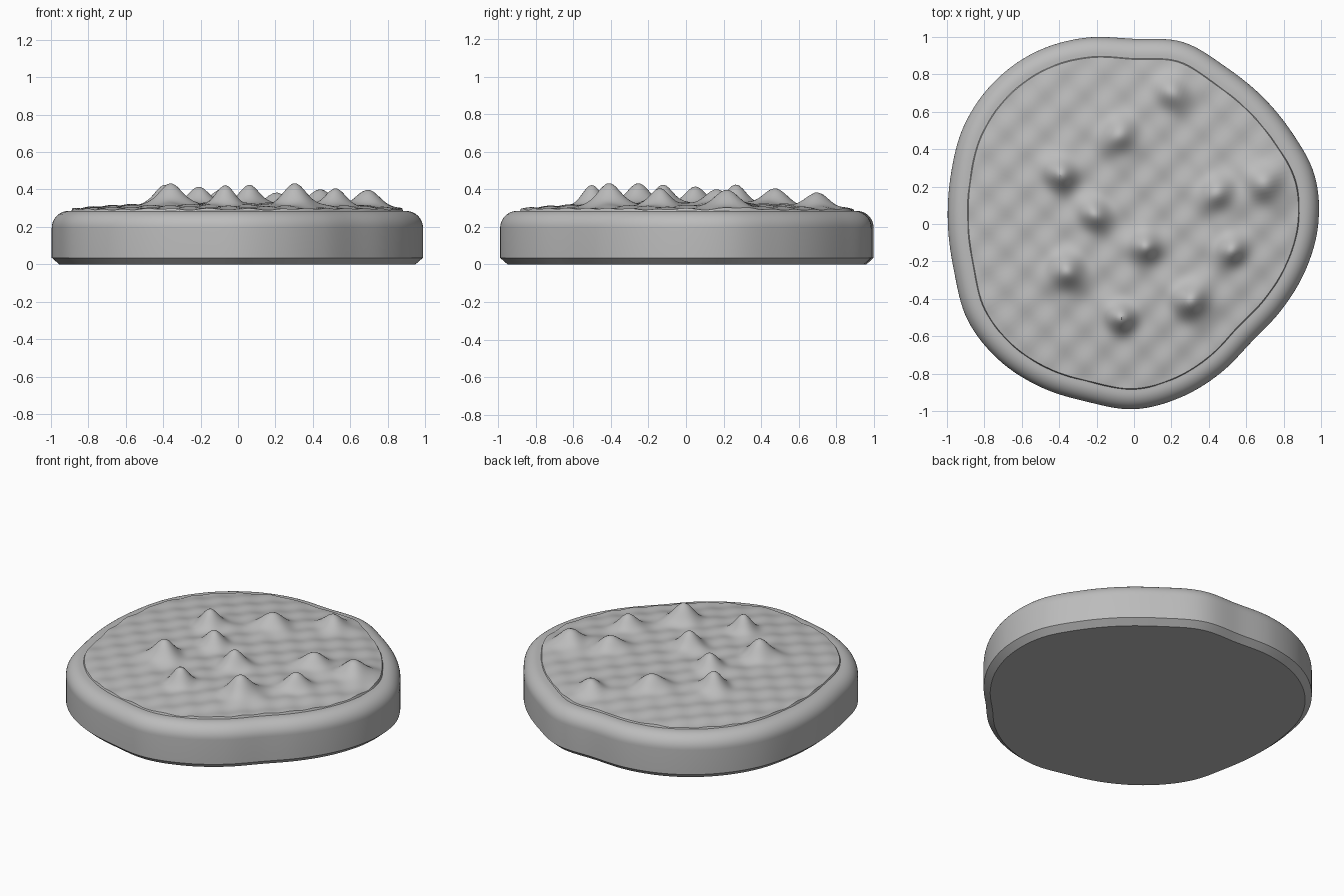
import bpy, bmesh, math
from math import cos, sin, pi, exp, hypot

cube = bpy.data.objects.get("Cube")
if cube:
    bpy.data.objects.remove(cube, do_unlink=True)

SEGMENTS = 192
RINGS = 80

# Outline radius every fifteen degrees, counter-clockwise from +x
OUTLINE = [.985, 1.0, .976, .967, .973, 1.007, .99, 1.03, 1.06, 1.066, 1.05, 1.014,
           .995, .995, 1.027, 1.025, 1.005, .983, .99, .96, .922, .89, .913, .95]

# Lumps on the top: x, y, height, width
LUMPS = [(.21, .70, .075, .08), (-.08, .47, .085, .085), (-.39, .27, .105, .075),
         (-.21, .05, .09, .075), (.44, .16, .08, .08), (.70, .22, .085, .095),
         (.06, -.12, .105, .07), (.52, -.14, .09, .07), (-.36, -.26, .11, .085),
         (.31, -.41, .115, .085), (-.07, -.50, .1, .07)]

material = bpy.data.materials.new("grey")
material.use_nodes = True
GREY = (.5, .5, .5, 1)
material.diffuse_color = GREY
bsdf = next(n for n in material.node_tree.nodes if n.type == 'BSDF_PRINCIPLED')
bsdf.inputs["Base Color"].default_value = GREY
bsdf.inputs["Roughness"].default_value = .8


def radius(angle):
    """Smooth closed curve through the outline radii."""
    n = len(OUTLINE)
    t = angle / (2 * pi) * n
    i = int(t)
    f = t - i
    a, b, c, d = (OUTLINE[(i + k) % n] for k in (-1, 0, 1, 2))
    return b + f / 2 * (c - a + f * (2*a - 5*b + 4*c - d + f * (3*(b - c) + d - a)))


def top_height(x, y, edge):
    """Gentle dome, fine ripple and lumps; edge runs from 0 at centre to 1 at rim."""
    z = .325 - .03 * edge ** 3
    z += .006 * sin(x * 2 * pi / .21) * cos(y * 2 * pi / .21)
    for lx, ly, height, width in LUMPS:
        z += height * exp(-(hypot(x - lx, y - ly) / width) ** 2)
    return z


def make_object(name, rings, cap_start, cap_end):
    """Skin a list of point rings into a smooth-shaded object."""
    bm = bmesh.new()
    loops = [[bm.verts.new(p) for p in ring] for ring in rings]
    for low, high in zip(loops, loops[1:]):
        for i in range(SEGMENTS):
            j = (i + 1) % SEGMENTS
            bm.faces.new((low[i], low[j], high[j], high[i]))
    if cap_start:
        bm.faces.new(loops[0][::-1])
    if cap_end:
        bm.faces.new(loops[-1])
    bmesh.ops.recalc_face_normals(bm, faces=bm.faces)
    mesh = bpy.data.meshes.new(name)
    bm.to_mesh(mesh)
    bm.free()
    mesh.materials.append(material)
    obj = bpy.data.objects.new(name, mesh)
    bpy.context.collection.objects.link(obj)
    bpy.ops.object.select_all(action='DESELECT')
    obj.select_set(True)
    bpy.context.view_layer.objects.active = obj
    bpy.ops.object.shade_smooth_by_angle(angle=math.radians(30))


def ring_points(inset, z):
    points = []
    for i in range(SEGMENTS):
        a = 2 * pi * i / SEGMENTS
        r = radius(a) - inset
        points.append((r * cos(a), r * sin(a), z))
    return points


# Body: chamfered foot, upright wall and rounded shoulder
profile = [(.04, 0), (0, .035)]
for k in range(11):
    a = pi / 2 * k / 10
    profile.append((.09 * (1 - cos(a)), .195 + .09 * sin(a)))
profile.append((.13, .285))
make_object("body", [ring_points(*p) for p in profile], True, True)

# Topping: lumpy rippled sheet with a low step at its rim
sheet = [ring_points(.103, .28)]
for k in range(RINGS):
    edge = 1 - k / RINGS
    ring = []
    for x, y, _ in ring_points(.11, 0):
        x, y = x * edge, y * edge
        ring.append((x, y, top_height(x, y, edge)))
    sheet.append(ring)
make_object("lumpy_top", sheet, False, True)
